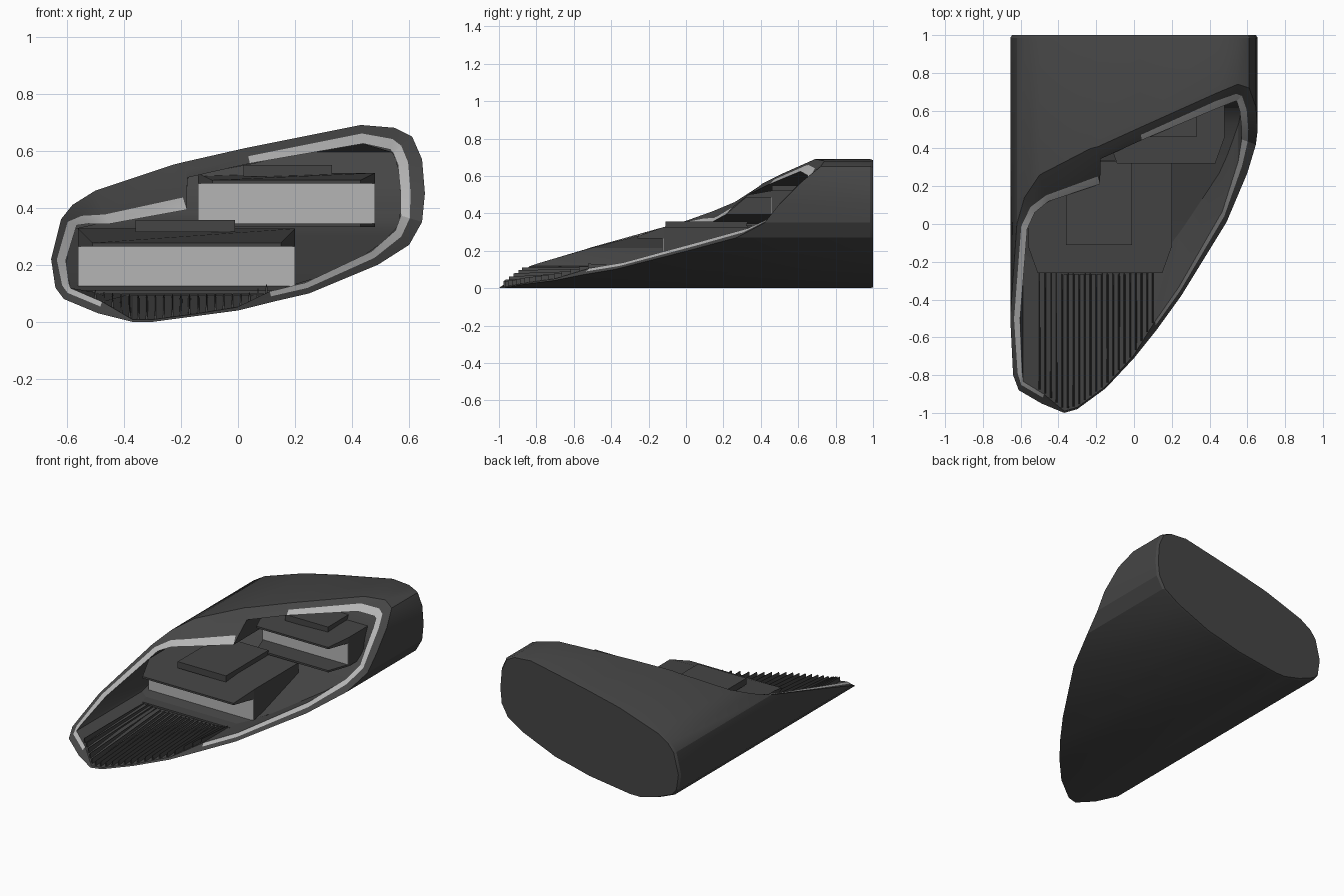
import bpy, bmesh
from mathutils import Vector

cube = bpy.data.objects.get("Cube")
if cube:
    bpy.data.objects.remove(cube)


def material(name, value):
    m = bpy.data.materials.new(name)
    m.use_nodes = True
    colour = (value, value, value, 1)
    m.diffuse_color = colour
    m.node_tree.nodes["Principled BSDF"].inputs["Base Color"].default_value = colour
    return m


DARK = material("dark grey housing", 0.06)
LIGHT = material("light grey lens", 0.46)


def make(name, verts, faces, mats, smooth=False, recalc=True):
    """Faces are pairs of an index list and a material slot."""
    mesh = bpy.data.meshes.new(name)
    bm = bmesh.new()
    vs = [bm.verts.new(v) for v in verts]
    for f, slot in faces:
        bm.faces.new([vs[i] for i in f]).material_index = slot
    if recalc:
        bmesh.ops.recalc_face_normals(bm, faces=bm.faces[:])
    bm.to_mesh(mesh)
    bm.free()
    for m in mats:
        mesh.materials.append(m)
    ob = bpy.data.objects.new(name, mesh)
    bpy.context.collection.objects.link(ob)
    if smooth:
        bpy.ops.object.select_all(action="DESELECT")
        ob.select_set(True)
        bpy.context.view_layer.objects.active = ob
        bpy.ops.object.shade_smooth_by_angle(angle=0.4)
    return ob


def prism(name, bottom, top, mat):
    n = len(bottom)
    faces = [(range(n), 0), (range(n, 2 * n), 0)]
    faces += [((i, (i + 1) % n, n + (i + 1) % n, n + i), 0) for i in range(n)]
    return make(name, bottom + top, faces, [mat])


def lerp_at(chain, key, value):
    """Point on a polyline where its coordinate 'key' equals value."""
    chain = sorted(chain, key=lambda p: p[key])
    value = min(max(value, chain[0][key]), chain[-1][key])
    for a, b in zip(chain, chain[1:]):
        if value <= b[key]:
            return a.lerp(b, (value - a[key]) / max(b[key] - a[key], 1e-6))
    return chain[-1]


# Front rim, counter-clockwise from the lowest point: x, y, z, rim width, strip width
RIM = [(-.37, -1, 0, .004, .004), (-.3, -.98, 0, .004, .004),
       (-.15, -.87, .02, .004, .004), (0, -.71, .04, .006, .006),
       (.12, -.56, .07, .02, .018), (.25, -.38, .1, .02, .02),
       (.49, .01, .2, .027, .025), (.6, .27, .27, .04, .03),
       (.645, .42, .35, .045, .033), (.655, .5, .45, .05, .035),
       (.645, .62, .57, .05, .037), (.61, .72, .65, .05, .038),
       (.55, .74, .68, .04, .038), (.43, .69, .69, .03, .036),
       (.03, .51, .61, .03, .026), (-.19, .41, .56, .03, .026),
       (-.23, .4, .55, .12, .045), (-.5, .26, .46, .09, .036),
       (-.58, .14, .41, .05, .036), (-.62, 0, .36, .025, .034),
       (-.655, -.5, .22, .02, .032), (-.64, -.8, .12, .025, .025),
       (-.61, -.88, .08, .025, .02), (-.49, -.95, .03, .025, .018)]
N = len(RIM)
rim = [Vector(p[:3]) for p in RIM]


def inset(with_strip, slope):
    loop = []
    for i, p in enumerate(rim):
        t = rim[(i + 1) % N] - rim[i - 1]
        width = RIM[i][3] + with_strip * RIM[i][4]
        d = Vector((-t.z, 0, t.x)).normalized() * width
        loop.append(p + d + Vector((0, d.z * slope, 0)))
    return loop


strip_out = inset(0, 1.3)
strip_in = inset(1, 1.2)
right_chain = strip_in[1:14]
left_chain = [strip_in[0]] + strip_in[13:]


def depth(z):
    return lerp_at(right_chain, 2, z).y + max(.05, .35 - .5 * z)


# Housing: extruded outline, rim, light strip and cavity wall
tail = [Vector((p.x, .985, p.z)) for p in rim]
centre = Vector((0, 1, .345))
back = [centre + (Vector((p.x, 1, p.z)) - centre) * .985 for p in rim]
wall = [Vector((p.x, max(p.y, depth(p.z)) + .02, p.z)) for p in strip_in]
loops = [back, tail, rim, strip_out, strip_in, wall]
lit = set(range(4, 14)) | set(range(16, 23))
faces = [(range(N), 0)]
for k in range(len(loops) - 1):
    for i in range(N):
        j = (i + 1) % N
        slot = int(k == 3 and i in lit)
        faces.append(((k * N + i, k * N + j, (k + 1) * N + j, (k + 1) * N + i), slot))
make("lamp_housing", sum(loops, []), faces, [DARK, LIGHT], smooth=True)

# Cavity back wall, following the slant of the rim
ROWS = 18
low, high = .09, max(p.z for p in strip_in)
verts, faces = [], []
for r in range(ROWS + 1):
    z = low + (high - low) * r / ROWS
    for p in (lerp_at(left_chain, 2, z), lerp_at(right_chain, 2, z)):
        verts.append((p.x, max(depth(z), p.y + .01), z))
    if r:
        k = 2 * r
        faces.append(((k - 2, k - 1, k + 1, k), 0))
make("cavity_back", verts, faces, [DARK], smooth=True, recalc=False)

# Front floor, running from the lower rim up to the lower lamp
FLOOR_Y, FLOOR_Z = -.08, .1
edge = strip_in[-2:] + strip_in[:6]
verts, faces = [], []
for i, p in enumerate(edge):
    verts += [p, (p.x, FLOOR_Y, max(FLOOR_Z, p.z))]
    if i:
        k = 2 * i
        faces.append(((k - 2, k, k + 1, k - 1), 0))
make("front_floor", verts, faces, [DARK], recalc=False)


# Lamp units: overhanging visor, recessed lens, lower lip and a raised ridge
def lamp_unit(name, x0, x1, front, z0, z1, rise, ridge):
    corner, rear = front + .14, front + .6

    def plan(z, up=0):
        pts = [(x0, corner), (x0 + .05, front), (x1 - .05, front),
               (x1, corner), (x1, rear), (x0, rear)]
        return [Vector((x, y, z + up * min(1, (y - front) / .14))) for x, y in pts]

    def slab(part, xa, xb, ya, yb, za, zb, mat, lean=0):
        base = [Vector((x, y, za)) for x, y in ((xa, ya), (xb, ya), (xb, yb), (xa, yb))]
        top = [Vector((p.x, p.y + lean * (p.y == ya), zb)) for p in base]
        prism(name + part, base, top, mat)

    prism(name + "_visor", plan(z1), plan(z1 + .012, rise), DARK)
    prism(name + "_lip", plan(z0 - .012), plan(z0), DARK)
    slab("_lens", x0, x1, corner - .006, corner, z0, z1, LIGHT)
    slab("_body", x0, x1, corner, rear, z0, z1, DARK)
    a, b, start, end, height = ridge
    slab("_ridge", a, b, start, end, z1 + rise, z1 + rise + height, DARK, lean=.06)


lamp_unit("lower_lamp", -.56, .2, -.26, .11, .265, .05, (-.36, -.01, -.11, .33, .042))
lamp_unit("upper_lamp", -.14, .48, .32, .345, .485, .025, (.02, .33, .46, .8, .04))

# Fine ribs along the floor in front of the lower lamp
RIBS = 20
for i in range(RIBS + 1):
    x = -.5 + .6 * i / RIBS
    p = lerp_at(edge, 0, x)
    t = (-.25 - p.y) / (FLOOR_Y - p.y)
    z_end = p.z + (max(FLOOR_Z, p.z) - p.z) * t
    ends = [(p.y + .01, p.z - .003, p.z + .03), (-.25, z_end - .003, z_end + .012)]
    sides = [[Vector((x + s * w, y, z)) for y, lo, hi in ends
              for z, w in ((lo, .005), (hi, .0015))] for s in (-1, 1)]
    prism("floor_rib", [sides[0][k] for k in (0, 1, 3, 2)],
          [sides[1][k] for k in (0, 1, 3, 2)], DARK)
